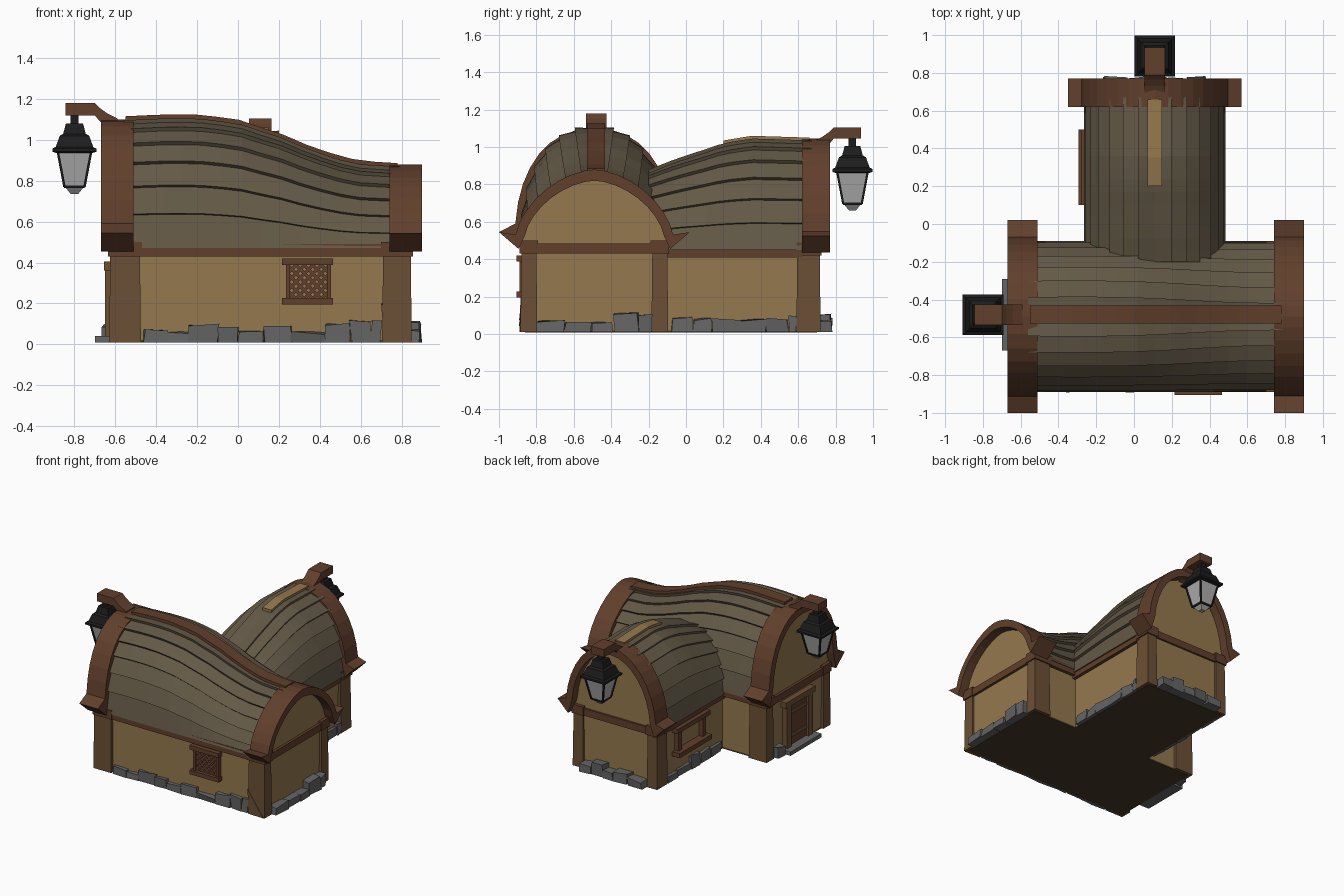
import bpy, bmesh, math, random
from mathutils import Vector

if "Cube" in bpy.data.objects:
    bpy.data.objects.remove(bpy.data.objects["Cube"])
random.seed(4)

def mat(name, *c):
    m = bpy.data.materials.new(name)
    m.diffuse_color = (*c, 1)
    m.use_nodes = True
    m.node_tree.nodes["Principled BSDF"].inputs["Base Color"].default_value = m.diffuse_color
    return m

ROOF = mat("shingle", .125, .10, .062)
DARK = mat("dark_wood", .12, .05, .025)
WOOD = mat("post_wood", .15, .08, .036)
TAN = mat("plaster", .30, .19, .075)
STONE = mat("stone", .13, .13, .13)
IRON = mat("iron", .012, .012, .012)
GLASS = mat("glass", .42, .42, .42)
BASE = mat("floor", .06, .04, .018)

def loft(name, parts, m):
    """Skin lists of equal-sized rings, with end caps; several lofts per object."""
    bm = bmesh.new()
    for rings in parts:
        vs = [[bm.verts.new(p) for p in r] for r in rings]
        n = len(vs[0])
        for a, b in zip(vs, vs[1:]):
            for i in range(n):
                bm.faces.new((a[i], a[(i + 1) % n], b[(i + 1) % n], b[i]))
        bm.faces.new(vs[0])
        bm.faces.new(vs[-1])
    bmesh.ops.recalc_face_normals(bm, faces=bm.faces)
    me = bpy.data.meshes.new(name)
    bm.to_mesh(me)
    bm.free()
    me.materials.append(m)
    ob = bpy.data.objects.new(name, me)
    bpy.context.collection.objects.link(ob)
    return ob

def cube(x0, x1, y0, y1, z0, z1, j=0, flare=0):
    r = lambda: random.uniform(-j, j)
    ring = lambda z, f, k: [(x + r(), y + r(), z + k * r()) for x, y in
        ((x0 - f, y0 - f), (x1 + f, y0 - f), (x1 + f, y1 + f), (x0 - f, y1 + f))]
    return [ring(z0, flare, 0), ring(z1, 0, 1)]

def box(name, m, *d, **k):
    return loft(name, [cube(*d, **k)], m)

def bar(a, b, side, up):
    """Square bar between two points."""
    s, u = Vector(side), Vector(up)
    return [[Vector(p) + q for q in (s + u, s - u, -s - u, -s + u)] for p in (a, b)]

def interp(keys, u):
    for (a, f), (b, g) in zip(keys, keys[1:]):
        if u <= b:
            return f + (g - f) * (u - a) / (b - a)
    return keys[-1][1]

def arch(t, a, base, h, p):
    return (a * max(0, math.cos(t)) ** (2 / p), base + h * max(0, math.sin(t)) ** (2 / p))

MAIN = lambda u, v, z: (u, -.49 + v, z)       # wing running along x
REAR = lambda u, v, z: (.11 + v, u, z)        # wing running along y

# Lapped, sagging roofs
def roof(name, M, u0, u1, keys, a, base, pf, n=7, steps=14):
    parts = []
    for s in (1, -1):
        for j in range(n):
            t0, t1 = [k / n * math.pi / 2 for k in (j, j + 1)]
            rings = []
            for i in range(steps + 1):
                u = u0 + (u1 - u0) * i / steps
                h, p = interp(keys, u) - .02 - base, pf(u)
                q = [arch(t, a + o, base, h + o, p) for t, o in
                     ((t0, .02), (t1, .0), (t1, -.035), (t0, -.03))]
                rings.append([M(u, s * v, z) for v, z in q])
            parts.append(rings)
    loft(name, parts, ROOF)

ridge = [(-.56, 1.11), (-.35, 1.12), (-.2, 1.12), (0, 1.095), (.1, 1.06), (.2, 1.03),
         (.35, .965), (.5, .915), (.6, .892), (.8, .88)]
ridge2 = [(-.2, .89), (-.05, .95), (.1, 1.0), (.2, 1.035), (.35, 1.06), (.67, 1.05)]
roof("main_roof", MAIN, -.56, .79, ridge, .38, .47, lambda u: 1.75 + .5 * (interp(ridge, u) - .88) / .24)
roof("rear_roof", REAR, -.2, .67, ridge2, .355, .45, lambda u: 2.1)

# Ridge boards
def ridge_board(name, M, u0, u1, keys, w, c, m, lift=0):
    us = [u0 + (u1 - u0) * i / 12 for i in range(13)]
    loft(name, [[[M(u, c + s * w, interp(keys, u) + dz + lift) for s, dz in
                  ((-1, 0), (1, 0), (1, -.05), (-1, -.05))] for u in us]], m)
ridge_board("main_ridge_board", MAIN, -.55, .78, ridge, .048, .01, DARK, .005)
ridge_board("rear_ridge_board", REAR, .2, .66, ridge2, .038, 0, TAN)

# Arched bargeboards with flared feet, and the gable walls beneath them
def gable(name, M, u0, u1, w0, w1, a, base, top, p, tip):
    h = top - base
    half = [((tip, base + .045), (a - .02, base - .045))]
    for i in range(9):
        t = .12 + (math.pi / 2 - .12) * i / 8
        half.append((arch(t, a, base, h, p), arch(t, a - .05, base, h - .06, p)))
    prs = [(o, i, 1) for o, i in half] + [(o, i, -1) for o, i in half[-2::-1]]
    loft(name + "_bargeboard", [[[M(u0, s * o[0], o[1]), M(u1, s * o[0], o[1]),
                                  M(u1, s * i[0], i[1]), M(u0, s * i[0], i[1])] for o, i, s in prs]], DARK)
    poly = [(s * (i[0] + .01), i[1] + .01) for o, i, s in prs]
    loft(name + "_gable_wall", [[[M(u, v, z) for v, z in poly] for u in (w0, w1)]], TAN)
gable("left", MAIN, -.67, -.51, -.61, -.57, .425, .50, 1.10, 2.25, .51)
gable("right", MAIN, .74, .90, .79, .83, .425, .50, .88, 1.7, .51)
gable("rear", REAR, .62, .77, .66, .70, .39, .48, 1.045, 2.0, .46)

# Walls and floor
box("main_walls", TAN, -.61, .83, -.86, -.12, .02, .49)
box("rear_walls", TAN, -.23, .45, -.2, .70, .02, .48)
box("main_floor", BASE, -.61, .83, -.86, -.12, .008, .02)
box("rear_floor", BASE, -.23, .45, -.12, .70, .008, .02)

# Corner posts with heads
posts, heads = [], []
for x0, x1 in ((-.625, -.48), (.71, .845)):
    for y0, y1 in ((-.88, -.80), (-.18, -.10)):
        posts.append(cube(x0, x1, y0, y1, .01, .45, flare=.005))
        heads.append(cube(x0 - .01, x1 + .01, y0 - .01, y1 + .01, .43, .50))
for x0, x1 in ((-.25, -.17), (.39, .47)):
    posts.append(cube(x0, x1, .595, .715, .01, .43, flare=.005))
    heads.append(cube(x0 - .01, x1 + .01, .59, .725, .42, .49))
posts.append([[(.70, -.885, .2), (.71, -.86, .2), (.84, -.86, .01), (.84, -.89, .01)],
              [(.71, -.885, .08), (.71, -.86, .08), (.72, -.86, .01), (.72, -.885, .01)]][::-1])
loft("corner_posts", posts, WOOD)
loft("post_heads", heads, DARK)

# Wall-top beams
loft("wall_beams", [
    cube(-.5, .73, -.885, -.85, .43, .49), cube(-.5, -.23, -.13, -.095, .43, .49),
    cube(.45, .73, -.13, -.095, .43, .49), cube(.80, .85, -.82, -.16, .43, .485),
    cube(-.63, -.58, -.82, -.16, .43, .485), cube(-.255, -.22, -.12, .62, .41, .465),
    cube(.44, .475, -.12, .62, .41, .465), cube(-.2, .42, .68, .715, .42, .475)], DARK)

# Rough foundation stones
stones = []
def stone_row(axis, a, b, p, q):
    while a < b - .04:
        w = min(random.uniform(.09, .17), b - a)
        h = random.uniform(.055, .12)
        d = (a, a + w - .004, p, q) if axis == 'x' else (p, q, a, a + w - .004)
        stones.append(cube(*d, .01, h, j=.009))
        a += w
stone_row('x', -.46, .70, -.885, -.84)
stone_row('y', -.79, -.18, .80, .892)
stone_row('y', -.08, .59, .42, .475)
stone_row('y', -.08, .59, -.255, -.2)
stone_row('x', -.16, .38, .67, .775)
stone_row('y', -.27, -.19, -.66, -.6)
loft("foundation_stones", stones, STONE)

# Door on the left gable
box("door_step", STONE, -.70, -.6, -.67, -.29, .01, .04)
loft("door_planks", [cube(-.63, -.6, -.59 + .073 * i, -.52 + .073 * i, .04, .36) for i in range(3)], DARK)
loft("door_frame", [cube(-.65, -.6, -.64, -.585, .03, .38), cube(-.65, -.6, -.375, -.32, .03, .38),
                    cube(-.655, -.6, -.66, -.30, .36, .405)], WOOD)
loft("door_straps", [cube(-.637, -.62, -.58, -.38, z, z + .03) for z in (.1, .28)], WOOD)

# Front lattice window
loft("front_window_frame", [cube(.215, .465, -.905, -.85, .387, .42), cube(.215, .465, -.905, -.85, .195, .227),
                            cube(.235, .255, -.89, -.85, .22, .39), cube(.435, .455, -.89, -.85, .22, .39)], DARK)
lat = []
x0, x1, z0, z1 = .245, .445, .22, .39
for k in range(1, 9):
    c = k * (x1 - x0 + z1 - z0) / 9
    a = (x0 + min(c, x1 - x0), z0 + max(0, c - (x1 - x0)))
    b = (x0 + max(0, c - (z1 - z0)), z0 + min(c, z1 - z0))
    for f in (lambda x: x, lambda x: x0 + x1 - x):
        e = .0055 if f(0) == 0 else -.0055
        lat.append(bar((f(a[0]), -.872, a[1]), (f(b[0]), -.872, b[1]), (e, 0, abs(e)), (0, .008, 0)))
loft("front_window_lattice", lat, DARK)

# Side window of the rear wing
loft("side_window_frame", [cube(-.295, -.22, .1, .5, .185, .22), cube(-.28, -.22, .1, .5, .37, .405),
                           cube(-.265, -.22, .13, .17, .2, .38), cube(-.265, -.22, .43, .47, .2, .38)], DARK)

# Hanging lanterns on brackets
def lantern(name, M, u, v, d, dz):
    c = Vector(M(u, v, dz))
    sq = lambda z, r: [c + Vector((sx * r, sy * r, z)) for sx, sy in ((-1, -1), (1, -1), (1, 1), (-1, 1))]
    path = [(.045, 1.12, 1.18), (-.10, 1.12, 1.18), (-.125, 1.09, 1.155), (-.16, 1.06, 1.13), (-.21, 1.03, 1.105)]
    loft(name + "_bracket", [[[M(u + d * o, v + s * .055, z + dz) for s, z in
                               ((-1, a), (1, a), (1, b), (-1, b))] for o, a, b in path]], DARK)
    loft(name + "_cap", [[sq(*r) for r in ((1.125, .02), (1.08, .02), (1.08, .042), (1.03, .055), (1.02, .072),
                                           (.965, .092), (.957, .108), (.942, .108), (.935, .085))]], IRON)
    loft(name + "_glass", [[sq(.94, .08), sq(.775, .048)], [sq(.765, .042), sq(.735, .018)]], GLASS)
    frame = [[sq(.778, .053), sq(.765, .05)]]
    for a, b in zip(sq(.94, .081), sq(.77, .049)):
        frame.append(bar(a, b, (.006, 0, 0), (0, .006, 0)))
    loft(name + "_frame", frame, IRON)
lantern("left_lantern", MAIN, -.80, .01, -1, 0)
lantern("rear_lantern", REAR, .89, 0, 1, -.075)
